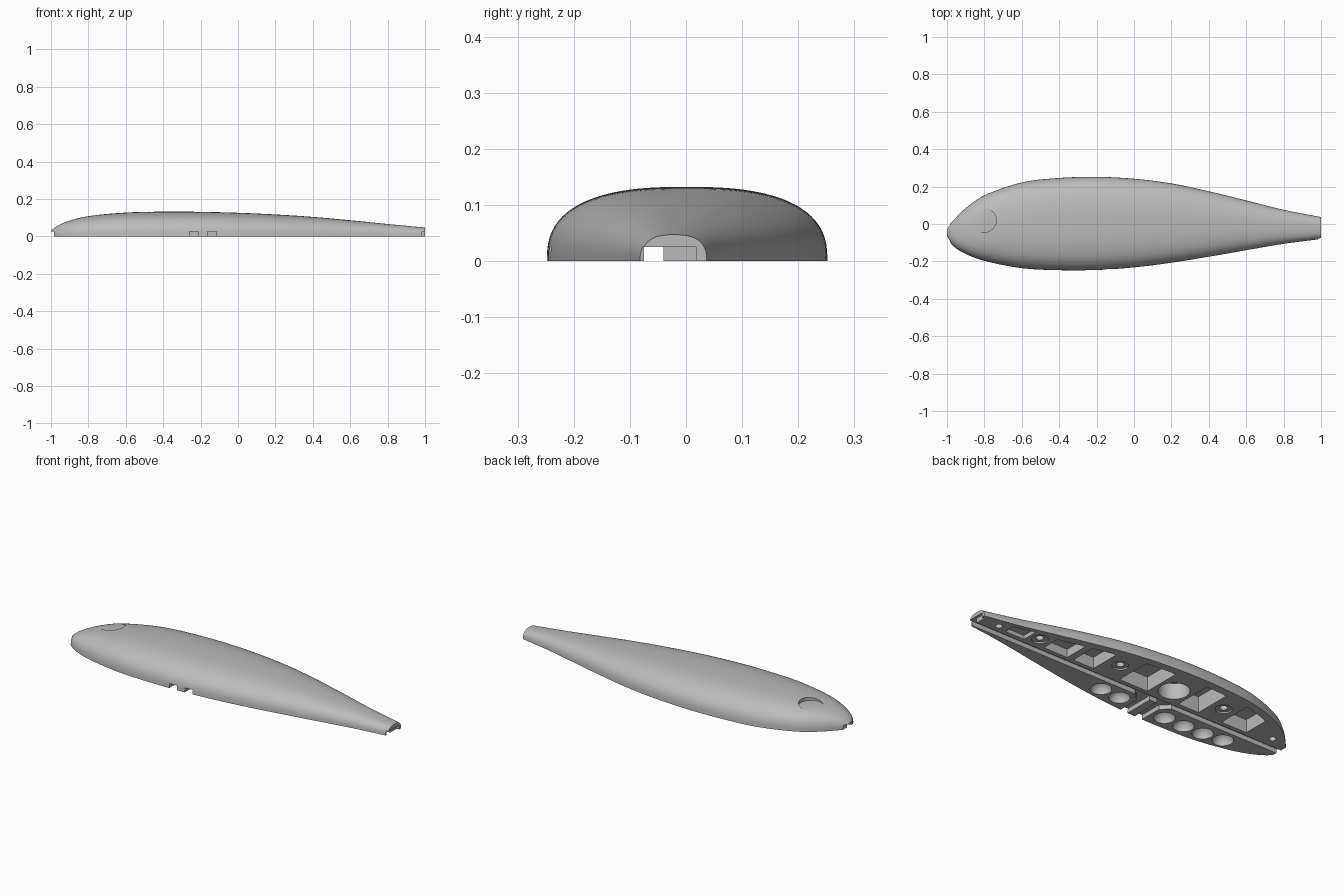
import bpy, bmesh, math

if "Cube" in bpy.data.objects:
    bpy.data.objects.remove(bpy.data.objects["Cube"])

gray = bpy.data.materials.new("plain gray")
gray.use_nodes = True
gray.diffuse_color = (0.5, 0.5, 0.5, 1)
gray.node_tree.nodes["Principled BSDF"].inputs["Base Color"].default_value = (0.5, 0.5, 0.5, 1)

# Stations along the body: x, right edge y, left edge y, height
STATIONS = [
    (-1.0, -0.07, -0.02, 0.03), (-0.97, -0.115, 0.015, 0.054), (-0.9, -0.16, 0.085, 0.084),
    (-0.8, -0.197, 0.153, 0.108), (-0.6, -0.236, 0.222, 0.127), (-0.4, -0.247, 0.246, 0.132),
    (-0.2, -0.246, 0.252, 0.131), (0.0, -0.232, 0.242, 0.126), (0.2, -0.207, 0.217, 0.117),
    (0.4, -0.175, 0.175, 0.104), (0.6, -0.14, 0.126, 0.086), (0.8, -0.106, 0.076, 0.066),
    (1.0, -0.08, 0.037, 0.047)]


def slope(i, k):
    a, b = STATIONS[max(i - 1, 0)], STATIONS[min(i + 1, len(STATIONS) - 1)]
    return (b[k] - a[k]) / (b[0] - a[0])


def section(x):
    """Smoothly interpolated right edge, left edge and height at x."""
    i = 0
    while i < len(STATIONS) - 2 and x > STATIONS[i + 1][0]:
        i += 1
    p, q = STATIONS[i], STATIONS[i + 1]
    d = q[0] - p[0]
    t = (x - p[0]) / d
    return [(2*t**3 - 3*t*t + 1) * p[k] + (t**3 - 2*t*t + t) * d * slope(i, k)
            + (3*t*t - 2*t**3) * q[k] + (t**3 - t*t) * d * slope(i + 1, k) for k in (1, 2, 3)]


def new_object(name, bm):
    bmesh.ops.recalc_face_normals(bm, faces=bm.faces)
    mesh = bpy.data.meshes.new(name)
    bm.to_mesh(mesh)
    bm.free()
    ob = bpy.data.objects.new(name, mesh)
    bpy.context.collection.objects.link(ob)
    ob.data.materials.append(gray)
    return ob


# Half body lofted from rounded sections with a flat underside
bm = bmesh.new()
rings = []
N, M, POWER = 72, 40, 2.6
for i in range(N + 1):
    x = -1 + 2 * (i / N) ** 1.4
    lo, hi, h = section(x)
    ring = []
    for j in range(M + 1):
        a = math.pi * j / M
        c, s = math.cos(a), max(math.sin(a), 0)
        y = (lo + hi) / 2 + (hi - lo) / 2 * math.copysign(abs(c) ** (2 / POWER), c)
        z = h * s ** (2 / POWER) if 0 < j < M else 0
        ring.append(bm.verts.new((x, y, z)))
    rings.append(ring)
for r, s in zip(rings, rings[1:]):
    for j in range(M + 1):
        k = (j + 1) % (M + 1)
        bm.faces.new((r[j], r[k], s[k], s[j]))
bm.faces.new(rings[0])
bm.faces.new(rings[-1])
body = new_object("lure_half_body", bm)

cutters = []


def prism(name, outline, z0, z1):
    bm = bmesh.new()
    face = bm.faces.new([bm.verts.new((x, y, z0)) for x, y in outline])
    out = bmesh.ops.extrude_face_region(bm, geom=[face])
    for v in out["geom"]:
        if isinstance(v, bmesh.types.BMVert):
            v.co.z = z1
    cutters.append(new_object(name, bm))


def box(name, x0, x1, y0, y1, z1):
    prism(name, [(x0, y0), (x1, y0), (x1, y1), (x0, y1)], -0.05, z1)


def cylinder(name, x, y, r, z0, z1):
    ring = [2 * math.pi * k / 32 for k in range(32)]
    prism(name, [(x + r * math.cos(a), y + r * math.sin(a)) for a in ring], z0, z1)


# Eye recess on the outside
cylinder("eye_cutter", -0.80, 0.02, 0.064, 0.097, 0.3)

# Wire channel along the body with two outlets through the right side
box("channel_cutter", -1.1, 1.1, -0.075, -0.04, 0.025)
for x in (-0.235, -0.14):
    box("outlet_cutter", x - 0.024, x + 0.024, -0.4, -0.05, 0.0251)
    side = -1 if x < -0.2 else 1
    prism("bend_cutter", [(x, -0.0745), (x + side * 0.07, -0.0745), (x, -0.14)], -0.05, 0.0249)
box("nose_slot_cutter", -1.1, -0.985, -0.2, 0.1, 0.0252)
box("tail_slot_cutter", 0.985, 1.1, -0.2, 0.018, 0.0252)

# Weight chambers between ribs, following the left edge
for a, b in ((-0.74, -0.58), (-0.43, -0.30), (-0.10, 0.08), (0.25, 0.38), (0.42, 0.57), (0.70, 0.82)):
    wall = 0.045 if b < 0.6 else 0.025
    xs = [a + (b - a) * k / 4 for k in range(5)]
    edge = [(x, section(x)[1] - wall) for x in reversed(xs)]
    depth = min(section(a)[2], section(b)[2]) - 0.042
    prism("chamber_cutter", [(a, -0.015), (b, -0.015)] + edge, -0.05, depth)
cylinder("round_chamber_cutter", -0.2, 0.07, 0.08, -0.05, 0.09)

# Screw bosses with a shallow counterbore
for x, y in ((-0.505, 0.09), (0.165, 0.09), (0.64, 0.035)):
    cylinder("counterbore_cutter", x, y, 0.042, -0.05, 0.008)
    cylinder("screw_cutter", x, y, 0.02, -0.05, 0.05)
for x, y in ((-0.88, 0.02), (0.88, 0.005)):
    cylinder("pin_cutter", x, y, 0.018, -0.05, 0.03)

# Ball sockets along the right side
for x, y in ((0.09, -0.148), (-0.035, -0.155), (-0.335, -0.165),
             (-0.46, -0.168), (-0.58, -0.162), (-0.70, -0.15)):
    bm = bmesh.new()
    bmesh.ops.create_uvsphere(bm, u_segments=24, v_segments=13, radius=0.054)
    bmesh.ops.translate(bm, verts=bm.verts, vec=(x, y, 0))
    cutters.append(new_object("socket_cutter", bm))

# Carve the body, then drop the cutters
bpy.context.view_layer.objects.active = body
for cutter in cutters:
    mod = body.modifiers.new("carve", "BOOLEAN")
    mod.operation, mod.solver, mod.object = "DIFFERENCE", "EXACT", cutter
    bpy.ops.object.modifier_apply(modifier=mod.name)
    bpy.data.objects.remove(cutter)

bpy.ops.object.select_all(action="DESELECT")
body.select_set(True)
bpy.ops.object.shade_smooth_by_angle(angle=math.radians(30))
